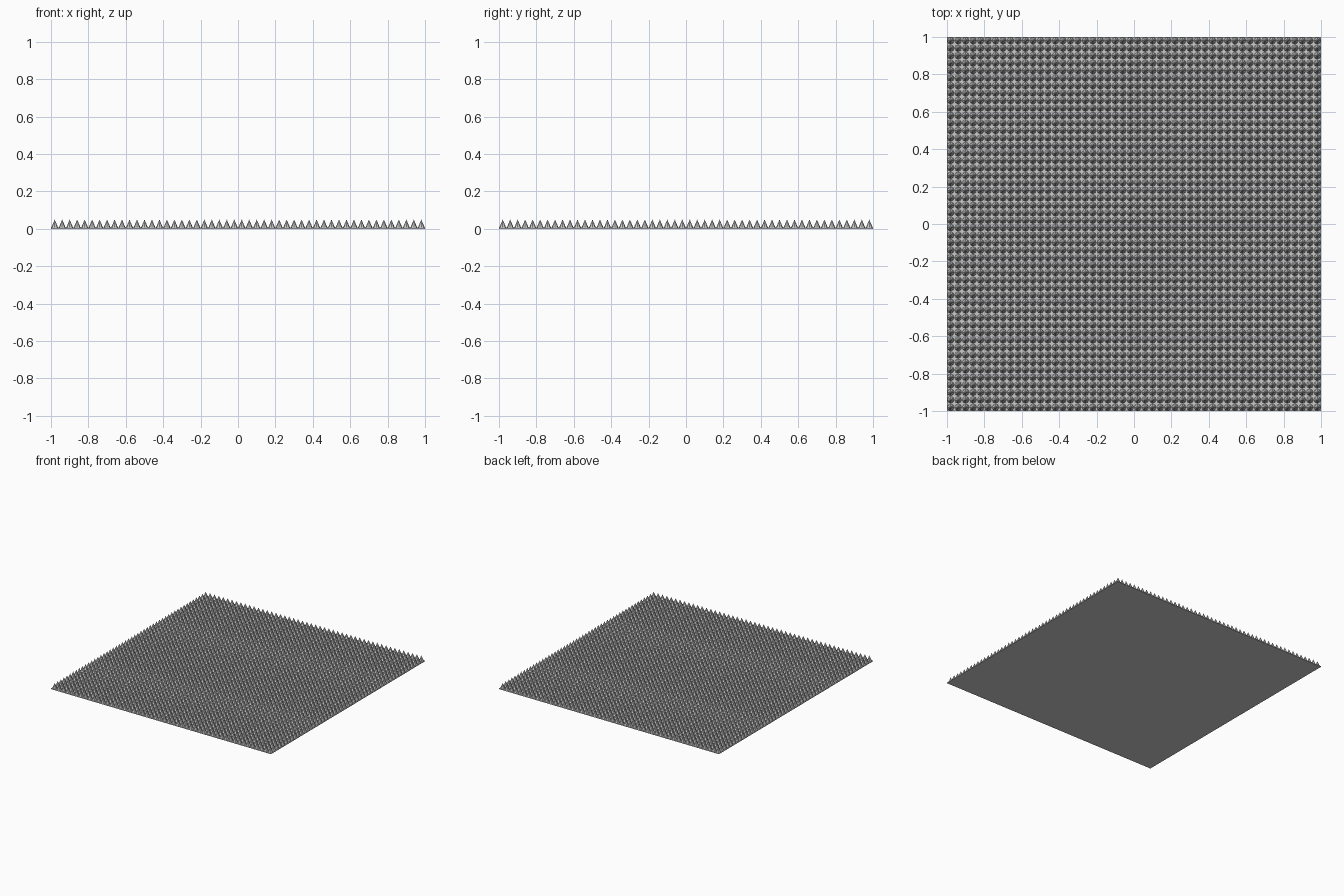
import bpy

if "Cube" in bpy.data.objects:
    bpy.data.objects.remove(bpy.data.objects["Cube"])

COUNT = 50            # spikes per row
PITCH = 2.0 / COUNT
PLATE = 0.006         # backing thickness
TOP = 0.05            # overall height

# thin square backing plate
bpy.ops.mesh.primitive_cube_add(size=1, location=(0, 0, PLATE / 2))
plate = bpy.context.object
plate.name = "backing_plate"
plate.scale = (2, 2, PLATE)
bpy.ops.object.transform_apply(location=False, rotation=False, scale=True)

# one low-poly spike in the corner, repeated in a grid
start = -1 + PITCH / 2
bpy.ops.mesh.primitive_cone_add(
    vertices=8, radius1=0.0185, radius2=0, depth=TOP - PLATE,
    end_fill_type='NOTHING', location=(start, start, (TOP + PLATE) / 2))
spikes = bpy.context.object
spikes.name = "spike_grid"
for label, offset in (("row", (PITCH, 0, 0)), ("column", (0, PITCH, 0))):
    arr = spikes.modifiers.new(label, 'ARRAY')
    arr.count = COUNT
    arr.use_relative_offset = False
    arr.use_constant_offset = True
    arr.constant_offset_displace = offset
